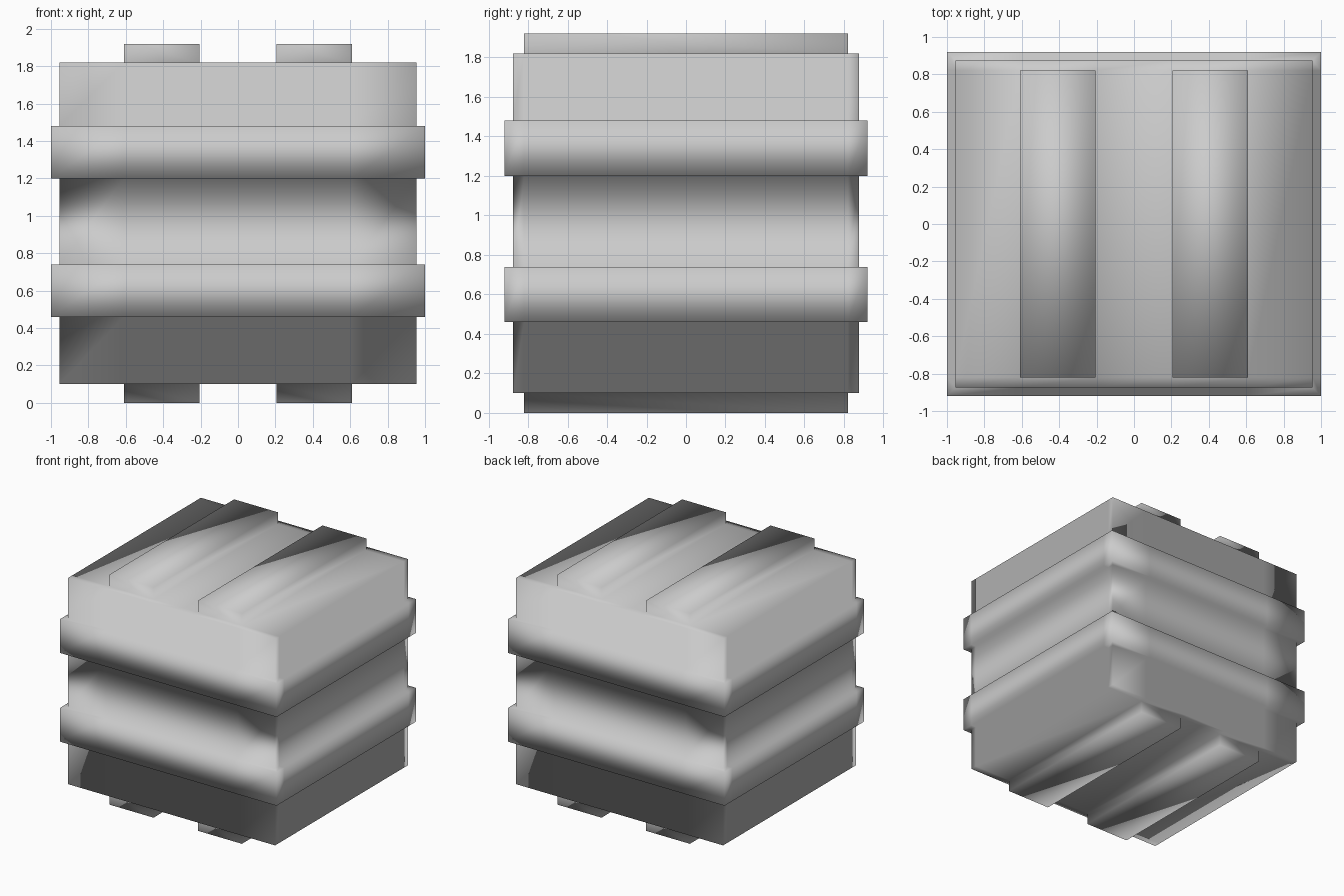
import bpy, bmesh

if "Cube" in bpy.data.objects:
    bpy.data.objects.remove(bpy.data.objects["Cube"])

# Stepped side profile: (half width, half depth, height)
BODY, BAND = (0.955, 0.875), (1.0, 0.92)
PROFILE = [(*BODY, 0.10), (*BODY, 0.46), (*BAND, 0.46), (*BAND, 0.74),
           (*BODY, 0.74), (*BODY, 1.20), (*BAND, 1.20), (*BAND, 1.48),
           (*BODY, 1.48), (*BODY, 1.82)]
STRIP_IN, STRIP_OUT, STRIP_END, STRIP_H = 0.205, 0.61, 0.82, 0.10

bm = bmesh.new()

# Body with two raised bands, lofted from rectangles
rings = [[bm.verts.new((sx * w, sy * d, z))
          for sx, sy in ((-1, -1), (1, -1), (1, 1), (-1, 1))]
         for w, d, z in PROFILE]
for low, high in zip(rings, rings[1:]):
    for i in range(4):
        j = (i + 1) % 4
        bm.faces.new((low[i], low[j], high[j], high[i]))
bm.faces.new(rings[0][::-1])
bm.faces.new(rings[-1])


# Edge loops that outline the strips
def cut(axis, offset):
    normal = [0, 0, 0]
    normal[axis] = 1
    bmesh.ops.bisect_plane(bm, geom=bm.verts[:] + bm.edges[:] + bm.faces[:],
                           plane_co=[offset * n for n in normal], plane_no=normal)


for side in (-1, 1):
    cut(0, side * STRIP_IN)
    cut(0, side * STRIP_OUT)
    cut(1, side * STRIP_END)
bm.normal_update()

# Two strips raised from the top and two from the bottom
for z, up in ((0.10, -1), (1.82, 1)):
    cells = []
    for f in bm.faces:
        c = f.calc_center_median()
        if (abs(c.z - z) < 0.001 and abs(f.normal.z) > 0.9
                and STRIP_IN < abs(c.x) < STRIP_OUT and abs(c.y) < STRIP_END):
            cells.append(f)
    raised = bmesh.ops.extrude_discrete_faces(bm, faces=cells)["faces"]
    bmesh.ops.translate(bm, vec=(0, 0, up * STRIP_H),
                        verts=list({v for f in raised for v in f.verts}))

# The whole shell is softly shaded, corners included
bmesh.ops.recalc_face_normals(bm, faces=bm.faces[:])
for f in bm.faces:
    f.smooth = True

mesh = bpy.data.meshes.new("banded_crate")
bm.to_mesh(mesh)
bm.free()
bpy.context.collection.objects.link(bpy.data.objects.new("banded_crate", mesh))
